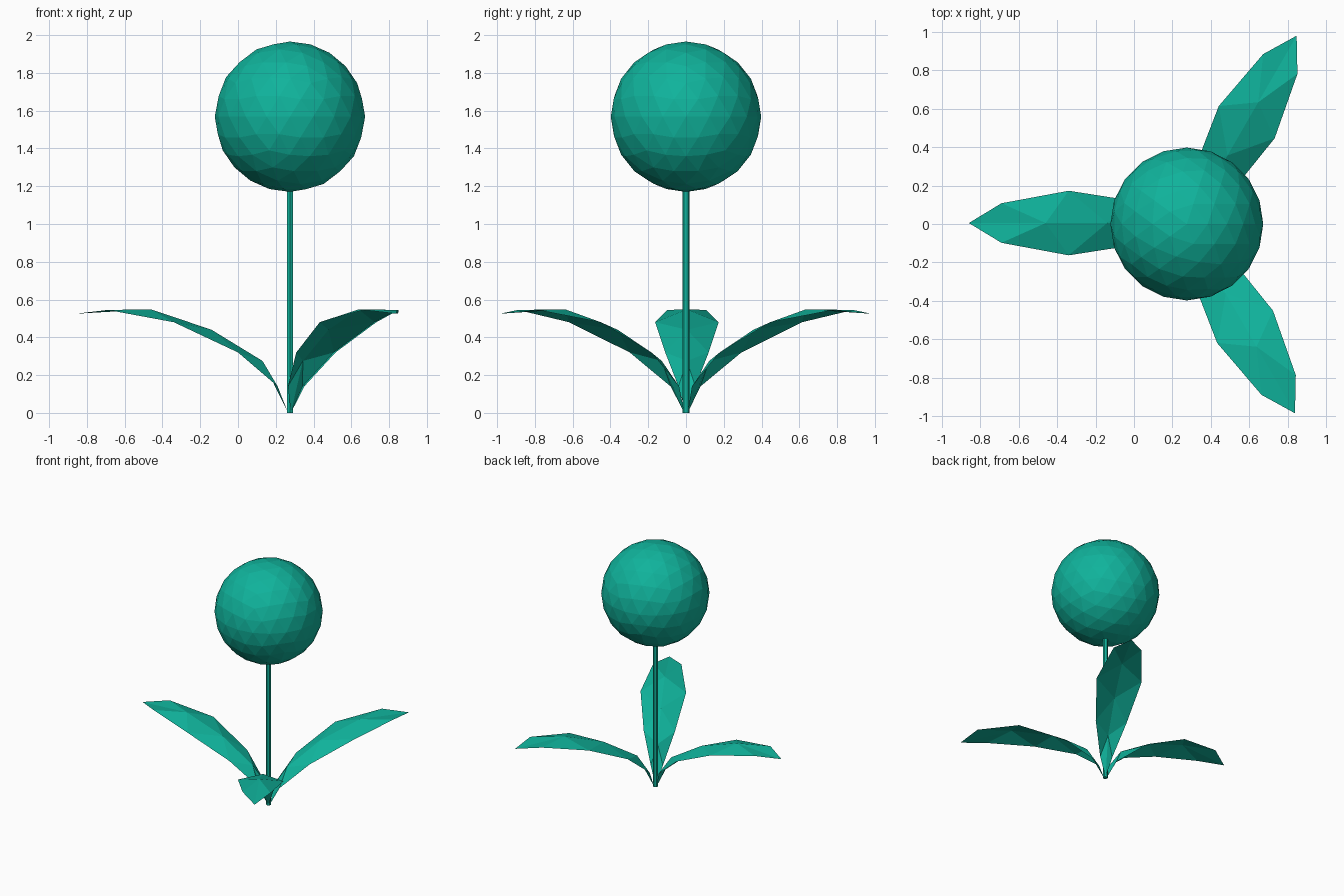
import bpy, bmesh, math
from mathutils import Vector

if "Cube" in bpy.data.objects:
    bpy.data.objects.remove(bpy.data.objects["Cube"])

CX = 0.275  # stem axis

green = bpy.data.materials.new("teal_green")
green.diffuse_color = (0.005, 0.45, 0.33, 1)
green.use_nodes = True
green.node_tree.nodes["Principled BSDF"].inputs["Base Color"].default_value = green.diffuse_color


def finish(name, bm):
    bmesh.ops.recalc_face_normals(bm, faces=bm.faces)
    mesh = bpy.data.meshes.new(name)
    bm.to_mesh(mesh)
    bm.free()
    obj = bpy.data.objects.new(name, mesh)
    mesh.materials.append(green)
    bpy.context.collection.objects.link(obj)
    return obj


# Flower head: faceted ball whose edge midpoints are dented inward
bm = bmesh.new()
bmesh.ops.create_icosphere(bm, subdivisions=2, radius=0.43)
peaks = set(bm.verts)
bmesh.ops.subdivide_edges(bm, edges=bm.edges[:], cuts=1, use_grid_fill=True)
for v in bm.verts:
    if v not in peaks:
        v.co = v.co.normalized() * 0.398
head = finish("flower_head", bm)
head.location = (CX, 0, 1.568)

# Stem: thin six-sided rod
bm = bmesh.new()
bmesh.ops.create_cone(bm, cap_ends=True, segments=6, radius1=0.019,
                      radius2=0.019, depth=1.2)
stem = finish("stem", bm)
stem.location = (CX, 0, 0.6)

# Leaves: arched sheets with a raised midrib
RIM = [(0.065, 0.14, 0.045), (0.275, 0.32, 0.115),
       (0.615, 0.48, 0.168), (0.965, 0.545, 0.103)]   # reach, height, half width
RIB = [(0.145, 0.275), (0.415, 0.44), (0.735, 0.548)]  # reach, height


def make_leaf(name, angle):
    bm = bmesh.new()
    base = bm.verts.new((0.01, 0, 0))
    tip = bm.verts.new((1.135, -0.005, 0.525))
    rib = [bm.verts.new((r, -0.005, z)) for r, z in RIB]
    for side in (1, -1):
        rim = [bm.verts.new((r, side * w - 0.005, z)) for r, z, w in RIM]
        bm.faces.new((base, rim[0], rib[0]))
        for i in range(3):
            bm.faces.new((rim[i], rim[i + 1], rib[i]))
            if i < 2:
                bm.faces.new((rim[i + 1], rib[i + 1], rib[i]))
        bm.faces.new((rim[3], tip, rib[2]))
    leaf = finish(name, bm)
    leaf.location = (CX, 0, 0)
    leaf.rotation_euler.z = math.radians(angle)


for i, angle in enumerate((60, 180, 300), 1):
    make_leaf(f"leaf_{i}", angle)
